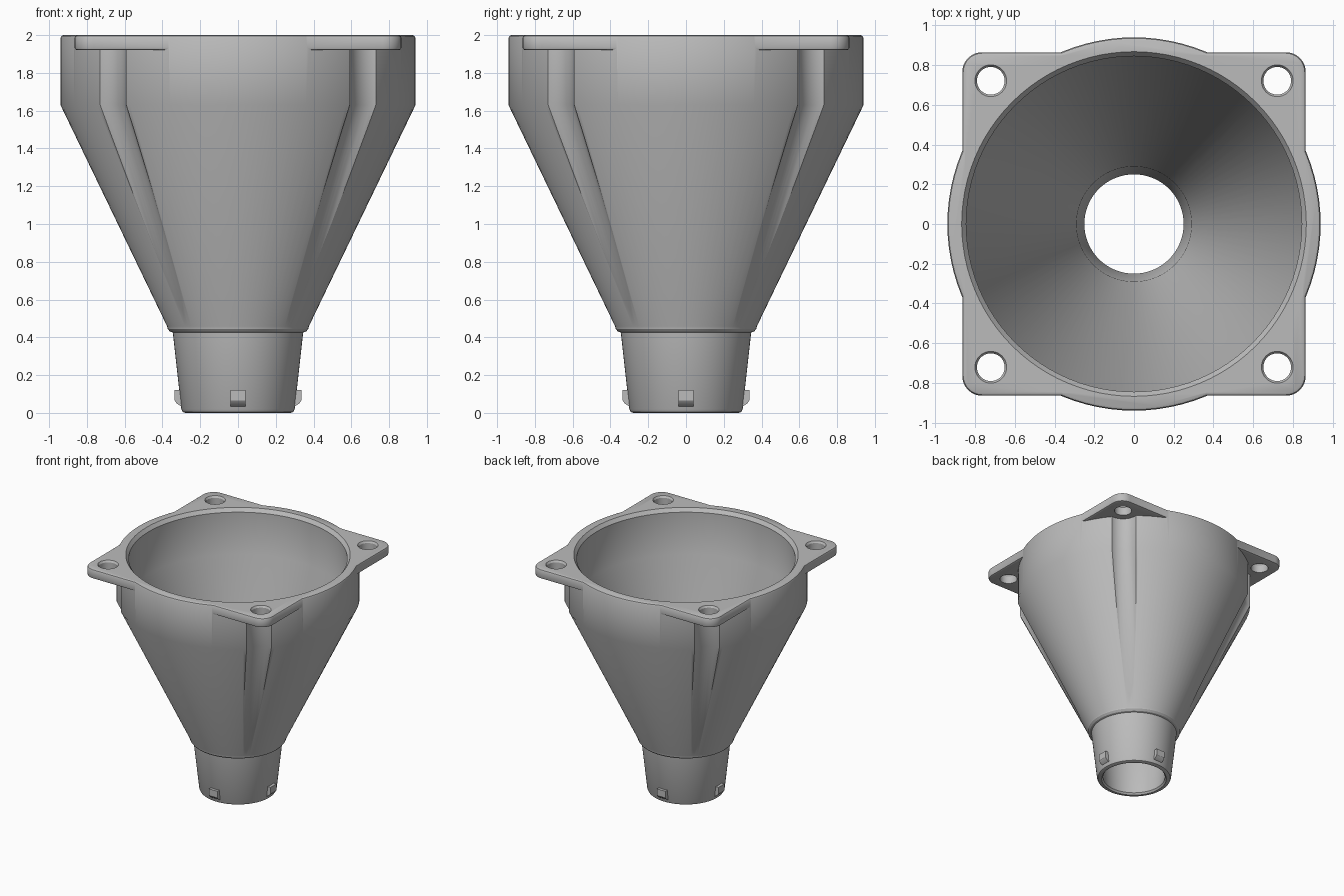
import bpy, bmesh, math
from mathutils import Matrix

if "Cube" in bpy.data.objects:
    bpy.data.objects.remove(bpy.data.objects["Cube"])

SEG = 96
grey = bpy.data.materials.new("grey_plastic")
grey.diffuse_color = (0.5, 0.5, 0.5, 1)
grey.use_nodes = True
grey.node_tree.nodes["Principled BSDF"].inputs["Base Color"].default_value = grey.diffuse_color


def circle(r, z, cx=0.0, cy=0.0, n=SEG):
    return [(cx + r * math.cos(2 * math.pi * i / n),
             cy + r * math.sin(2 * math.pi * i / n), z) for i in range(n)]


def rounded_square(half, rad, z, steps=8):
    pts = []
    for q in range(4):
        a0 = q * math.pi / 2
        sx, sy = ((1, 1), (-1, 1), (-1, -1), (1, -1))[q]
        for i in range(steps + 1):
            a = a0 + math.pi / 2 * i / steps
            pts.append((sx * (half - rad) + rad * math.cos(a),
                        sy * (half - rad) + rad * math.sin(a), z))
    return pts


def loft(name, rings):
    """Closed solid skinned through equal-length rings."""
    bm = bmesh.new()
    loops = [[bm.verts.new(p) for p in ring] for ring in rings]
    n = len(loops[0])
    for a, b in zip(loops, loops[1:]):
        for i in range(n):
            j = (i + 1) % n
            bm.faces.new((a[i], a[j], b[j], b[i]))
    bm.faces.new(loops[0][::-1])
    bm.faces.new(loops[-1])
    bmesh.ops.recalc_face_normals(bm, faces=bm.faces)
    me = bpy.data.meshes.new(name)
    bm.to_mesh(me)
    bm.free()
    me.materials.append(grey)
    ob = bpy.data.objects.new(name, me)
    bpy.context.collection.objects.link(ob)
    return ob


def lathe(name, profile):
    return loft(name, [circle(r, z) for r, z in profile])


def combine(target, tool, operation):
    mod = target.modifiers.new(operation, 'BOOLEAN')
    mod.operation = operation
    mod.solver = 'EXACT'
    mod.object = tool
    bpy.context.view_layer.objects.active = target
    bpy.ops.object.modifier_apply(modifier=mod.name)
    bpy.data.objects.remove(tool, do_unlink=True)


def smooth(ob):
    bpy.ops.object.select_all(action='DESELECT')
    ob.select_set(True)
    bpy.context.view_layer.objects.active = ob
    bpy.ops.object.shade_smooth_by_angle(angle=math.radians(28))


# Outer funnel: neck, collar, cone and straight rim
funnel = lathe("funnel_body", [
    (0.28, 0.0), (0.293, 0.006), (0.30, 0.02), (0.345, 0.425), (0.36, 0.43),
    (0.373, 0.445), (0.375, 0.458), (0.94, 1.63), (0.94, 1.985),
    (0.935, 1.995), (0.925, 2.0)])

# Screw clearance grooves on the diagonals, fading out down the cone
diagonals = [math.radians(45 + 90 * k) for k in range(4)]
for a in diagonals:
    rings = [circle(0.13, z, d * math.cos(a), d * math.sin(a), 48)
             for d, z in ((0.505, 0.45), (1.02, 1.63), (1.02, 1.95))]
    combine(funnel, loft("groove_cutter", rings), 'DIFFERENCE')

# Square mounting flange with softened edges
flange = loft("flange", [rounded_square(0.865 - d, 0.10 - d, z) for d, z in (
    (0.015, 1.92), (0.004, 1.924), (0.0, 1.935),
    (0.0, 1.985), (0.005, 1.995), (0.015, 2.0))])
combine(funnel, flange, 'UNION')

# Hollow interior with a chamfered mouth
bore = lathe("bore_cutter", [
    (0.262, -0.05), (0.262, 0.0), (0.25, 0.015), (0.29, 0.455), (0.845, 1.61),
    (0.845, 1.97), (0.868, 2.0), (0.868, 2.05)])
combine(funnel, bore, 'DIFFERENCE')

# Screw holes in the flange corners
for a in diagonals:
    x, y = 1.02 * math.cos(a), 1.02 * math.sin(a)
    hole = loft("hole_cutter", [circle(r, z, x, y, 40) for r, z in (
        (0.07, 1.85), (0.07, 1.985), (0.08, 2.0), (0.08, 2.05))])
    combine(funnel, hole, 'DIFFERENCE')
smooth(funnel)

# Four locking lugs around the neck
LUG = [(0.28, 0.12), (0.335, 0.12), (0.335, 0.065), (0.325, 0.05),
       (0.302, 0.035), (0.28, 0.035)]
for k in range(4):
    lug = loft(f"locking_lug_{k + 1}",
               [[(r, y, z) for r, z in LUG] for y in (-0.04, 0.04)])
    lug.data.transform(Matrix.Rotation(math.pi / 2 * k, 4, 'Z'))
    smooth(lug)
